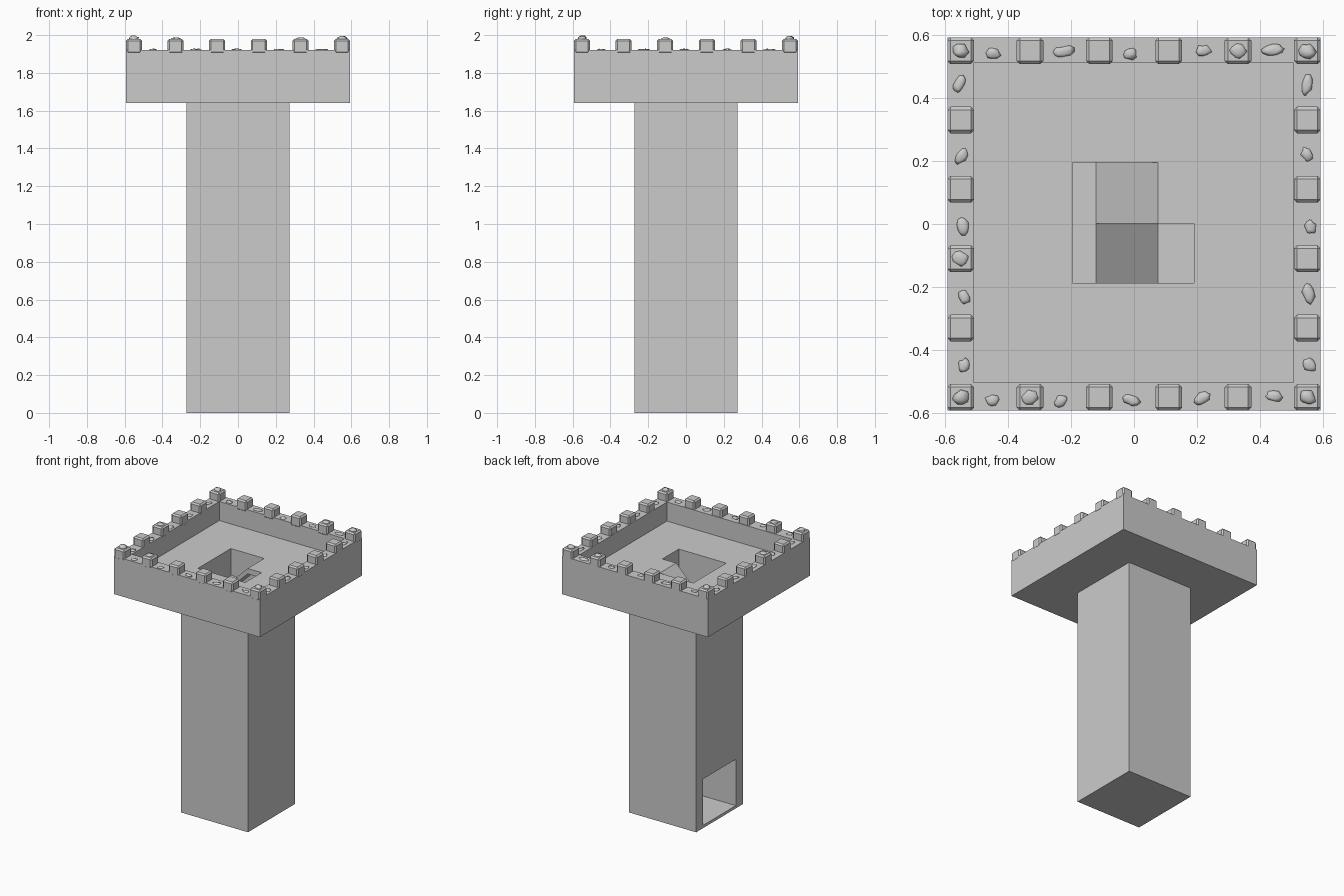
import bpy, bmesh, random
from mathutils import Vector, Matrix

if "Cube" in bpy.data.objects:
    bpy.data.objects.remove(bpy.data.objects["Cube"])

random.seed(4)


def finish(bm, name):
    bmesh.ops.recalc_face_normals(bm, faces=bm.faces)
    mesh = bpy.data.meshes.new(name)
    bm.to_mesh(mesh)
    bm.free()
    obj = bpy.data.objects.new(name, mesh)
    bpy.context.collection.objects.link(obj)
    return obj


def add_box(bm, lo, hi):
    lo, hi = Vector(lo), Vector(hi)
    size = hi - lo
    m = Matrix.Translation((lo + hi) / 2) @ Matrix.Diagonal((*size, 1))
    bmesh.ops.create_cube(bm, size=1, matrix=m)


def add_prism(bm, xz, y0, y1):
    a = [bm.verts.new((x, y0, z)) for x, z in xz]
    b = [bm.verts.new((x, y1, z)) for x, z in xz]
    bm.faces.new(a)
    bm.faces.new(b[::-1])
    for i in range(len(a)):
        j = (i + 1) % len(a)
        bm.faces.new((a[i], b[i], b[j], a[j]))


# tower body: rectangles stacked up the outside and back down the inside
SHAFT = (-.273, .272, -.272, .272)
DECK = (-.593, .592, -.592, .593)
RIM = (-.51, .507, -.503, .512)
WELL = (-.195, .19, -.188, .195)
FLOOR, BASE = 1.78, .02
bm = bmesh.new()
loops = []
for (x0, x1, y0, y1), z in [(SHAFT, 0), (SHAFT, 1.64), (DECK, 1.64), (DECK, 1.92),
                            (RIM, 1.92), (RIM, FLOOR), (WELL, FLOOR), (WELL, BASE)]:
    loops.append([bm.verts.new(p) for p in
                  ((x0, y0, z), (x1, y0, z), (x1, y1, z), (x0, y1, z))])
for a, b in zip(loops, loops[1:]):
    for i in range(4):
        j = (i + 1) % 4
        bm.faces.new((a[i], a[j], b[j], b[i]))
bm.faces.new(loops[0][::-1])
bm.faces.new(loops[-1])
tower = finish(bm, "tower_body")

# doorway in the left wall
bm = bmesh.new()
add_box(bm, (-.4, WELL[2] + .0005, BASE + .0005), (-.15, WELL[3] - .0005, .36))
cutter = finish(bm, "door_cutter")
cutter.hide_render = True
cutter.hide_viewport = True
cut = tower.modifiers.new("doorway", 'BOOLEAN')
cut.operation = 'DIFFERENCE'
cut.solver = 'EXACT'
cut.object = cutter

# ramps winding up the well, with a landing after each flight
FLIGHTS, XL, XR, T = 9, -.12, .077, .04
rise = (FLOOR - BASE) / FLIGHTS
bm = bmesh.new()
for i in range(FLIGHTS):
    z0, z1 = BASE + i * rise, BASE + (i + 1) * rise
    even = i % 2 == 0
    xa, xb = (XL, XR) if even else (XR, XL)
    y0, y1 = (.002, WELL[3]) if even else (WELL[2], .002)
    if i == 0:
        profile = [(xa, z0), (xb, z1), (xb, z1 - T), (xa + T, z0)]
    else:
        profile = [(xa, z0), (xb, z1), (xb, z1 - T), (xa, z0 - T)]
    add_prism(bm, profile, y0, y1)
    lx = (XR, WELL[1]) if even else (WELL[0], XL)
    ly = .002 if i == FLIGHTS - 1 else WELL[2]
    add_box(bm, (lx[0], ly, z1 - T), (lx[1], WELL[3], z1))
finish(bm, "ramps_and_landings")

# battlements: six per side, corners shared
STEP, HALF = .2202, .0425
spots = [(i, j) for i in range(6) for j in range(6) if i in (0, 5) or j in (0, 5)]
bm = bmesh.new()
for i, j in spots:
    x, y = (i - 2.5) * STEP, (j - 2.5) * STEP
    add_box(bm, (x - HALF, y - HALF, 1.9), (x + HALF, y + HALF, 1.98))
merlons = finish(bm, "battlements")
bev = merlons.modifiers.new("chamfer", 'BEVEL')
bev.width = .01
bev.segments = 1


# rough stone chips poking out of the rim and the worn battlement tops
def add_chip(bm, x, y, z, rx, ry, rz):
    m = (Matrix.Translation((x, y, z)) @ Matrix.Rotation(random.uniform(-.5, .5), 4, 'Z')
         @ Matrix.Diagonal((rx, ry, rz, 1)))
    made = bmesh.ops.create_icosphere(bm, subdivisions=2, radius=1, matrix=m)
    c = Vector((x, y, z))
    for v in made["verts"]:
        v.co = c + (v.co - c) * random.uniform(.7, 1.05)


bm = bmesh.new()
for k in range(5):
    t = (k - 2) * STEP
    for side in (-2.5 * STEP, 2.5 * STEP):
        s = random.uniform(.02, .042)
        d = random.uniform(-.012, .012)
        add_chip(bm, t + d, side + d, 1.92, s, .02, .009)
        add_chip(bm, side - d, t + d, 1.92, .02, s, .009)
for i, j in spots:
    corner = i in (0, 5) and j in (0, 5)
    if corner or random.random() < .4:
        add_chip(bm, (i - 2.5) * STEP, (j - 2.5) * STEP, 1.979,
                 .03, .027, .02 if corner else .01)
chips = finish(bm, "stone_chips")
for p in chips.data.polygons:
    p.use_smooth = True
